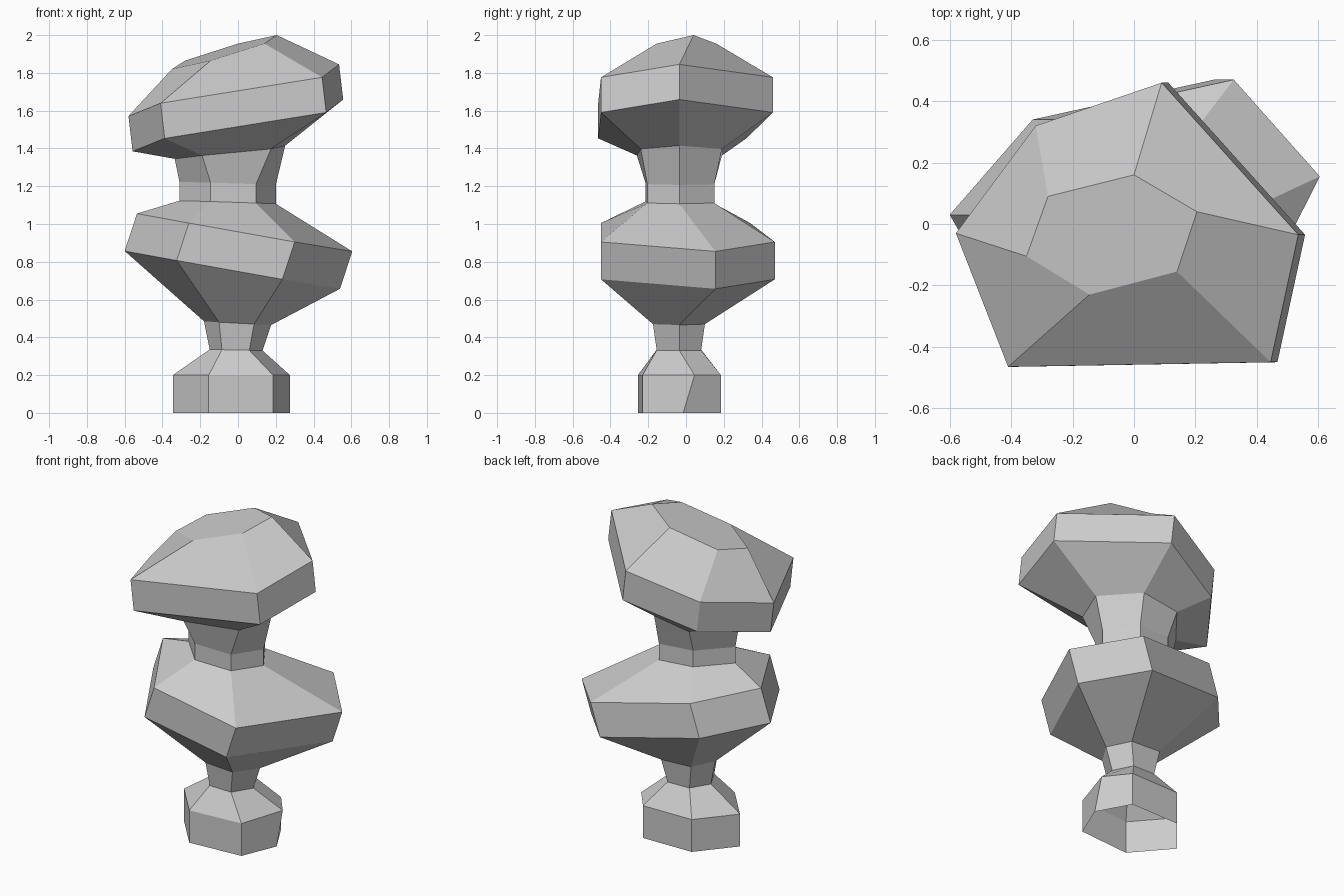
import bpy
import math

# Remove the default object
default_cube = bpy.data.objects.get("Cube")
if default_cube:
    bpy.data.objects.remove(default_cube, do_unlink=True)

# Single stone grey material
grey = bpy.data.materials.new("stone_grey")
grey.use_nodes = True
grey_value = (0.6, 0.6, 0.6, 1.0)
grey.diffuse_color = grey_value
grey.node_tree.nodes["Principled BSDF"].inputs["Base Color"].default_value = grey_value

SIDES = 6


def ring(outline, height, tilt=0.0, shift=0.0):
    """Six-sided ring, counter-clockwise from +x, tilted along x."""
    points = []
    for i, (x, y) in enumerate(outline):
        angle = 2 * math.pi * i / SIDES
        points.append((x + shift, y, height + tilt * math.cos(angle)))
    return points


def loft(name, rings, close_top=False):
    """Join successive rings with flat quads."""
    verts = [point for r in rings for point in r]
    faces = []
    for level in range(len(rings) - 1):
        low = level * SIDES
        high = low + SIDES
        for i in range(SIDES):
            j = (i + 1) % SIDES
            faces.append((low + i, low + j, high + j, high + i))
    if close_top:
        faces.append(tuple(range(len(verts) - SIDES, len(verts))))
    mesh = bpy.data.meshes.new(name)
    mesh.from_pydata(verts, [], faces)
    mesh.materials.append(grey)
    mesh.update()
    part = bpy.data.objects.new(name, mesh)
    bpy.context.collection.objects.link(part)
    return part


# Outlines of each section
base_outline = [(.275, .045), (.165, .185), (-.165, .18),
                (-.345, -.035), (-.155, -.255), (.185, -.23)]
foot_outline = [(.275, -.015)] + base_outline[1:]
ankle_outline = [(.13, -.035), (.07, .08), (-.08, .08),
                 (-.15, -.03), (-.085, -.155), (.06, -.155)]
waist_outline = [(.175, -.035), (.1, .1), (-.105, .1),
                 (-.18, -.03), (-.1, -.175), (.085, -.175)]
bulge_outline = [(.605, .155), (.325, .47), (-.265, .34),
                 (-.535, .03), (-.26, -.45), (.3, -.45)]
neck_outline = [(.2, -.035), (.08, .15), (-.14, .13),
                (-.31, -.04), (-.145, -.215), (.095, -.205)]
collar_outline = [(.25, -.035), (.085, .19), (-.155, .19),
                  (-.335, -.035), (-.19, -.26), (.175, -.24)]
head_outline = [(.535, -.035), (.09, .46), (-.32, .32),
                (-.58, -.03), (-.41, -.465), (.445, -.45)]
crown_outline = [(.205, .04), (0, .16), (-.28, .09),
                 (-.35, -.105), (-.145, -.23), (.14, -.155)]

# Rings shared by neighbouring parts
ankle = ring(ankle_outline, .333, -.003)
waist = ring(waist_outline, .475, -.01)
neck_bottom = ring(neck_outline, 1.115, -.008)
collar = ring(collar_outline, 1.38, .035)

# Base, open underneath
loft("base", [ring(foot_outline, 0), ring(base_outline, .2), ankle])

# Narrow stem
loft("stem", [ankle, waist])

# Wide tilted body
loft("body", [waist,
              ring(bulge_outline, .757, -.1, -.065),
              ring(bulge_outline, .955, -.1),
              neck_bottom])

# Neck
loft("neck", [neck_bottom, ring(neck_outline, 1.215, -.008), collar])

# Tilted head with flat crown
loft("head", [collar,
              ring(head_outline, 1.522, .137, .022),
              ring(head_outline, 1.708, .137),
              ring(crown_outline, 1.91, .09)], close_top=True)
